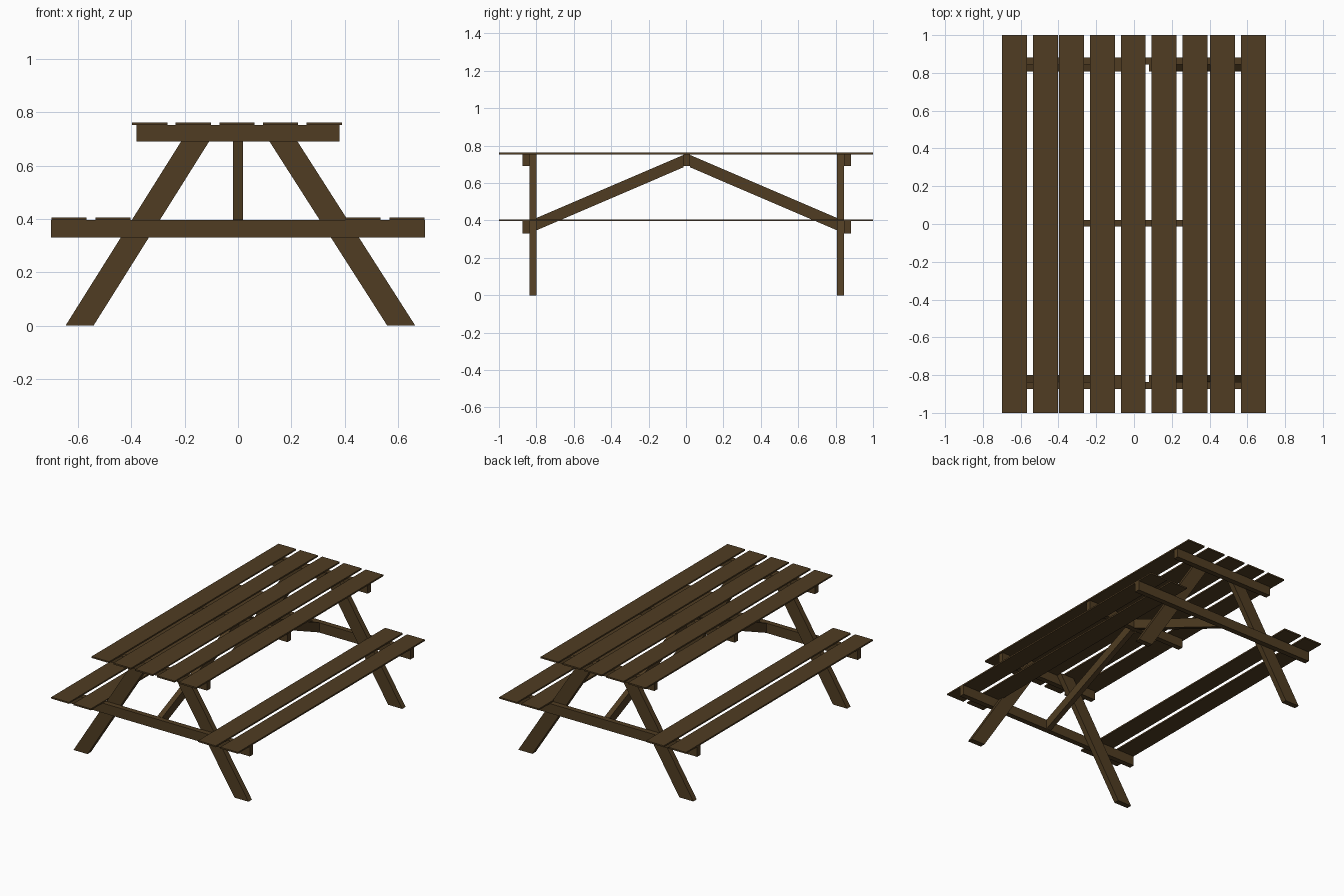
import bpy, bmesh

if "Cube" in bpy.data.objects:
    bpy.data.objects.remove(bpy.data.objects["Cube"])

wood = bpy.data.materials.new("dark_wood")
wood.diffuse_color = (0.08, 0.046, 0.016, 1)
wood.use_nodes = True
wood.node_tree.nodes["Principled BSDF"].inputs["Base Color"].default_value = wood.diffuse_color


def prism(name, profile, axis, lo, hi):
    """Extrude a 2D profile along x (profile in y,z) or y (profile in x,z)."""
    def place(p, d):
        return (d, p[0], p[1]) if axis == 'x' else (p[0], d, p[1])
    bm = bmesh.new()
    a = [bm.verts.new(place(p, lo)) for p in profile]
    b = [bm.verts.new(place(p, hi)) for p in profile]
    bm.faces.new(a)
    bm.faces.new(b[::-1])
    n = len(profile)
    for i in range(n):
        j = (i + 1) % n
        bm.faces.new((a[j], a[i], b[i], b[j]))
    bmesh.ops.recalc_face_normals(bm, faces=bm.faces)
    me = bpy.data.meshes.new(name)
    bm.to_mesh(me)
    bm.free()
    me.materials.append(wood)
    ob = bpy.data.objects.new(name, me)
    bpy.context.collection.objects.link(ob)
    return ob


def box(name, x0, x1, y0, y1, z0, z1):
    return prism(name, [(x0, z0), (x1, z0), (x1, z1), (x0, z1)], 'y', y0, y1)


# Table top planks
for i in range(5):
    x = -0.331 + i * 0.1635
    box("top_plank", x - 0.066, x + 0.066, -1, 1, 0.752, 0.762)

# Bench planks, two per side
for s in (-1, 1):
    for c in (0.468, 0.633):
        box("bench_plank", s * c - 0.066, s * c + 0.066, -1, 1, 0.396, 0.406)

YC = 0.004  # the frame sits slightly off centre along y
TOP, LEG_IN, LEG_OUT, BAR_OUT = 0.752, 0.804, 0.841, 0.877

# End frames: splayed legs with cross bars on their outer faces
for s in (-1, 1):
    ys = sorted((YC + s * LEG_IN, YC + s * LEG_OUT))
    for foot, head in ((-0.594, -0.122), (0.612, 0.131)):
        w = 0.0525
        prism("leg", [(foot - w, 0), (foot + w, 0), (head + w, TOP), (head - w, TOP)],
              'y', *ys)
    ys = sorted((YC + s * LEG_OUT, YC + s * BAR_OUT))
    box("top_bar", -0.38, 0.38, *ys, 0.69, TOP)
    box("bench_bar", -0.70, 0.70, *ys, 0.33, 0.396)

    # Diagonal brace from the bench bar up to the middle of the top
    ya, yb = YC + s * LEG_OUT, YC + s * 0.018
    prism("brace", [(ya, 0.331), (yb, 0.684), (yb, 0.75), (ya, 0.397)],
          'x', -0.018, 0.018)

# Middle bar under the table top
box("middle_bar", -0.38, 0.38, YC - 0.018, YC + 0.018, 0.69, TOP)
